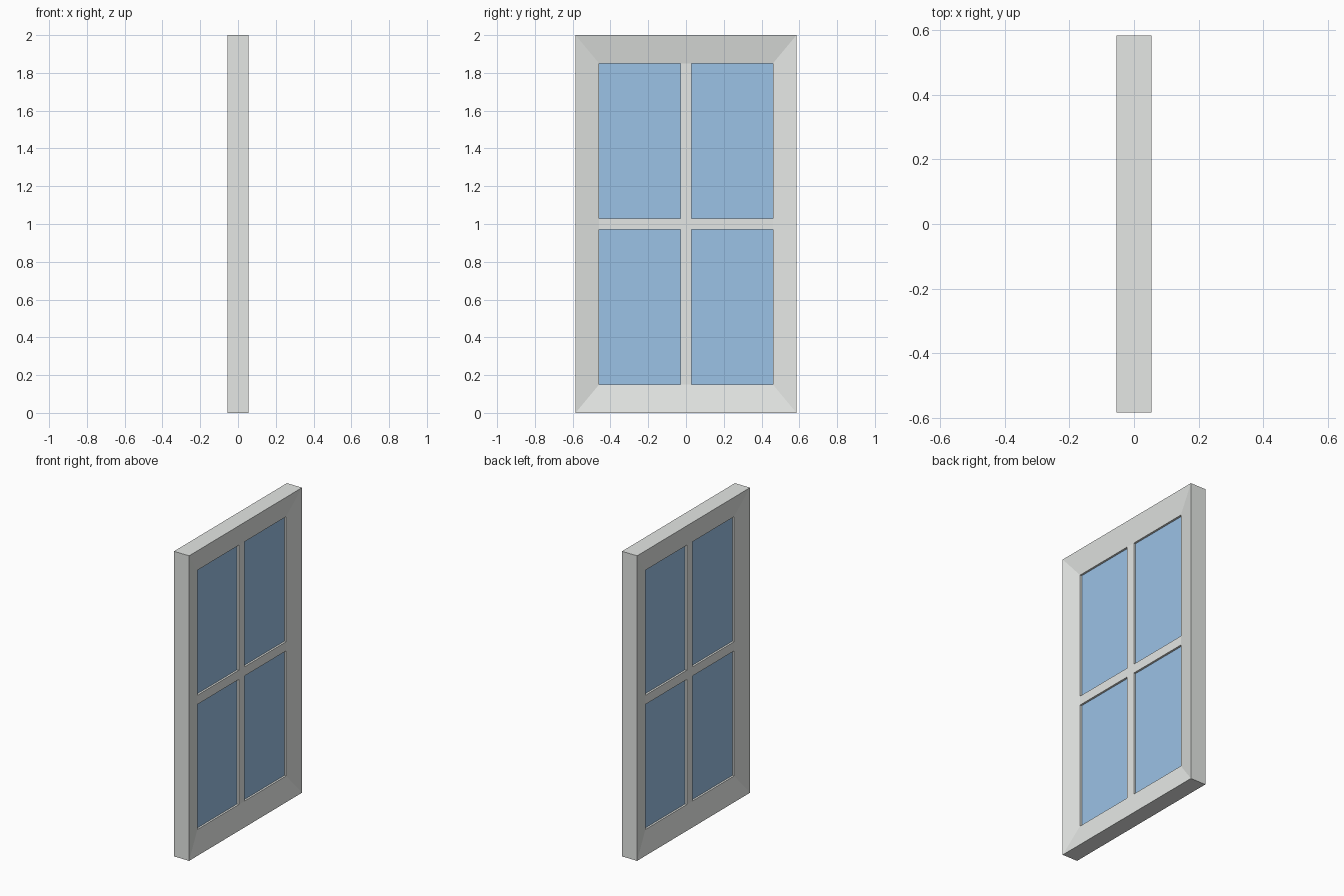
import bpy, bmesh

if "Cube" in bpy.data.objects:
    bpy.data.objects.remove(bpy.data.objects["Cube"])

H, HALF_Y, DEPTH = 2.0, 0.585, 0.055      # outer frame height, half width, half depth
OPEN_Y, OPEN_Z, INNER = 0.46, 0.15, 0.027  # opening half width, margin, half depth at opening
GLASS, BAR = 0.014, 0.03                   # half thicknesses


def material(name, rgb):
    m = bpy.data.materials.new(name)
    m.diffuse_color = (*rgb, 1)
    m.use_nodes = True
    m.node_tree.nodes["Principled BSDF"].inputs["Base Color"].default_value = m.diffuse_color
    return m


paint = material("pale_grey_paint", (0.79, 0.81, 0.79))
blue = material("blue_glass", (0.33, 0.54, 0.79))


def add_object(name, bm, mat):
    bmesh.ops.recalc_face_normals(bm, faces=bm.faces)
    me = bpy.data.meshes.new(name)
    bm.to_mesh(me)
    bm.free()
    me.materials.append(mat)
    ob = bpy.data.objects.new(name, me)
    bpy.context.collection.objects.link(ob)
    return ob


def box(name, x, y0, y1, z0, z1, mat):
    bm = bmesh.new()
    bmesh.ops.create_cube(bm, size=1)
    for v in bm.verts:
        v.co = (v.co.x * 2 * x,
                y0 if v.co.y < 0 else y1,
                z0 if v.co.z < 0 else z1)
    return add_object(name, bm, mat)


# Mitred frame: a four-point section carried round the four corners,
# sloping in towards the opening on both sides
bm = bmesh.new()
section = [(DEPTH, HALF_Y, 0), (INNER, OPEN_Y, OPEN_Z),
           (-INNER, OPEN_Y, OPEN_Z), (-DEPTH, HALF_Y, 0)]
rings = []
for x, y, m in section:
    corners = [(-y, m), (y, m), (y, H - m), (-y, H - m)]
    rings.append([bm.verts.new((x, cy, cz)) for cy, cz in corners])
for i in range(4):
    a, b = rings[i], rings[(i + 1) % 4]
    for j in range(4):
        k = (j + 1) % 4
        bm.faces.new((a[j], a[k], b[k], b[j]))
add_object("window_frame", bm, paint)

# Glazing bars, the horizontal one in two halves either side of the upright
box("vertical_bar", INNER, -BAR, BAR, OPEN_Z, H - OPEN_Z, paint)
for side, y0, y1 in (("left", -OPEN_Y, -BAR), ("right", BAR, OPEN_Y)):
    box(side + "_horizontal_bar", INNER, y0, y1, H / 2 - BAR, H / 2 + BAR, paint)
    # Glass panes
    for level, z0, z1 in (("lower", OPEN_Z, H / 2 - BAR),
                          ("upper", H / 2 + BAR, H - OPEN_Z)):
        box(f"{level}_{side}_pane", GLASS, y0, y1, z0, z1, blue)
